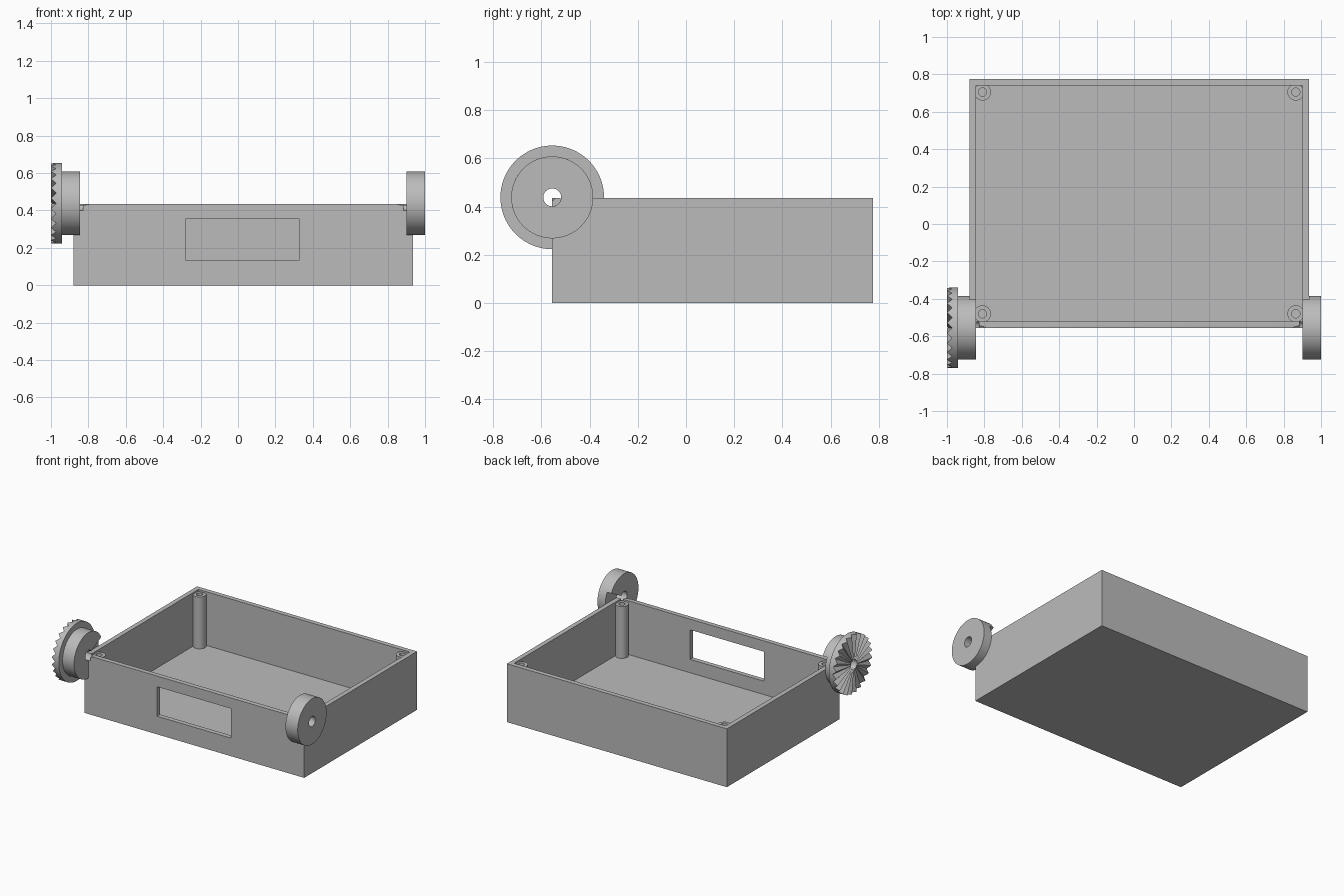
import bpy
import bmesh
from math import radians, sin, cos, tau
from mathutils import Vector

if "Cube" in bpy.data.objects:
    bpy.data.objects.remove(bpy.data.objects["Cube"], do_unlink=True)

# One plain grey for every part
grey = bpy.data.materials.new("plain_grey")
grey.use_nodes = True
colour = (0.5, 0.5, 0.5, 1)
grey.diffuse_color = colour
grey.node_tree.nodes["Principled BSDF"].inputs["Base Color"].default_value = colour

X0, X1, Y0, Y1, H, WALL = -0.88, 0.935, -0.555, 0.775, 0.435, 0.035
AXIS_Y, AXIS_Z, BORE, HUB_R = -0.555, 0.438, 0.037, 0.17


def select_only(ob):
    bpy.ops.object.select_all(action='DESELECT')
    ob.select_set(True)
    bpy.context.view_layer.objects.active = ob


def finish(ob):
    ob.data.materials.clear()
    ob.data.materials.append(grey)
    select_only(ob)
    bpy.ops.object.shade_smooth_by_angle(angle=radians(30))


def block(name, lo, hi):
    lo, hi = Vector(lo), Vector(hi)
    bpy.ops.mesh.primitive_cube_add(size=1, location=(lo + hi) / 2)
    ob = bpy.context.object
    ob.name = name
    ob.scale = hi - lo
    bpy.ops.object.transform_apply(location=True, rotation=True, scale=True)
    return ob


def cone(name, centre, r1, r2, depth, turn=0):
    bpy.ops.mesh.primitive_cone_add(vertices=48, radius1=r1, radius2=r2, depth=depth,
                                    location=centre, rotation=(0, turn, 0))
    ob = bpy.context.object
    ob.name = name
    return ob


def cut(ob, cutter):
    cutter.hide_render = True
    mod = ob.modifiers.new("cut", 'BOOLEAN')
    mod.operation = 'DIFFERENCE'
    mod.solver = 'EXACT'
    mod.object = cutter
    select_only(ob)
    bpy.ops.object.modifier_apply(modifier=mod.name)
    bpy.data.objects.remove(cutter, do_unlink=True)


def ring(name, section, start=0, end=360, steps=96):
    """Sweep a four-sided (x, radius) section around the pivot axis."""
    bm = bmesh.new()
    full = end - start == 360
    rows = []
    for i in range(steps if full else steps + 1):
        a = radians(start + (end - start) * i / steps)
        rows.append([bm.verts.new((x, AXIS_Y + r * cos(a), AXIS_Z + r * sin(a)))
                     for x, r in section(i)])
    pairs = list(zip(rows, rows[1:]))
    if full:
        pairs.append((rows[-1], rows[0]))
    else:
        bm.faces.new(rows[0])
        bm.faces.new(rows[-1])
    for a, b in pairs:
        for k in range(4):
            n = (k + 1) % 4
            bm.faces.new((a[k], a[n], b[n], b[k]))
    bmesh.ops.recalc_face_normals(bm, faces=bm.faces)
    mesh = bpy.data.meshes.new(name)
    bm.to_mesh(mesh)
    bm.free()
    ob = bpy.data.objects.new(name, mesh)
    bpy.context.collection.objects.link(ob)
    finish(ob)
    return ob


def plain(xa, xb, r):
    return lambda i: [(xa, BORE), (xa, r), (xb, r), (xb, BORE)]


def toothed(xa, xb, r, depth):
    # Radial teeth that deepen towards the rim, four steps to a tooth
    def section(i):
        wave = abs(i % 4 - 2) / 2 * depth
        return [(xa + wave * BORE / r, BORE), (xa + wave, r), (xb, r), (xb, BORE)]
    return section


# Open tray with a window in the front wall
tray = block("tray", (X0, Y0, 0), (X1, Y1, H))
cut(tray, block("cavity", (X0 + WALL, Y0 + WALL, WALL), (X1 - WALL, Y1 - WALL, 1)))
cut(tray, block("window", (-0.28, Y0 - 0.1, 0.135), (0.33, Y0 + 0.1, 0.355)))

# Pivot bores with pointed ends, let into the two front corners
for side, wall_x in ((-1, X0), (1, X1)):
    inner = wall_x - side * 0.05
    cut(tray, cone("bore", (inner + side * 0.1, AXIS_Y, AXIS_Z), BORE, BORE, 0.2, tau / 4))
    cut(tray, cone("bore_tip", (inner - side * 0.02, AXIS_Y, AXIS_Z), 0.015, 0.001, 0.06,
                   -side * tau / 4))
finish(tray)

# Hollow screw posts in the corners
for fb, y in (("front", -0.48), ("back", 0.705)):
    for lr, x in (("right", -0.81), ("left", 0.865)):
        base, top = WALL - 0.01, 0.422
        post = cone(f"{fb}_{lr}_post", (x, y, (base + top) / 2), 0.045, 0.045, top - base)
        cut(post, cone("screw_hole", (x, y, top), 0.022, 0.022, 0.4))
        if fb == "front":
            # Keep the post clear of the pivot bore
            cut(post, cone("bore", (x, AXIS_Y, AXIS_Z), BORE, BORE, 0.2, tau / 4))
        finish(post)

# Hinge hubs: full disc outside the wall, part disc flush over its thickness
ring("right_hub", plain(-0.94, X0, HUB_R))
ring("left_hub", plain(X1, 1.0, HUB_R))
ring("right_hub_lip", plain(X0, X0 + WALL, HUB_R), 28, 270)
ring("left_hub_lip", plain(X1 - WALL, X1, HUB_R), 28, 270)

# Toothed locking disc on the right side
ring("toothed_disc", toothed(-1.0, -0.94, 0.215, 0.028))
